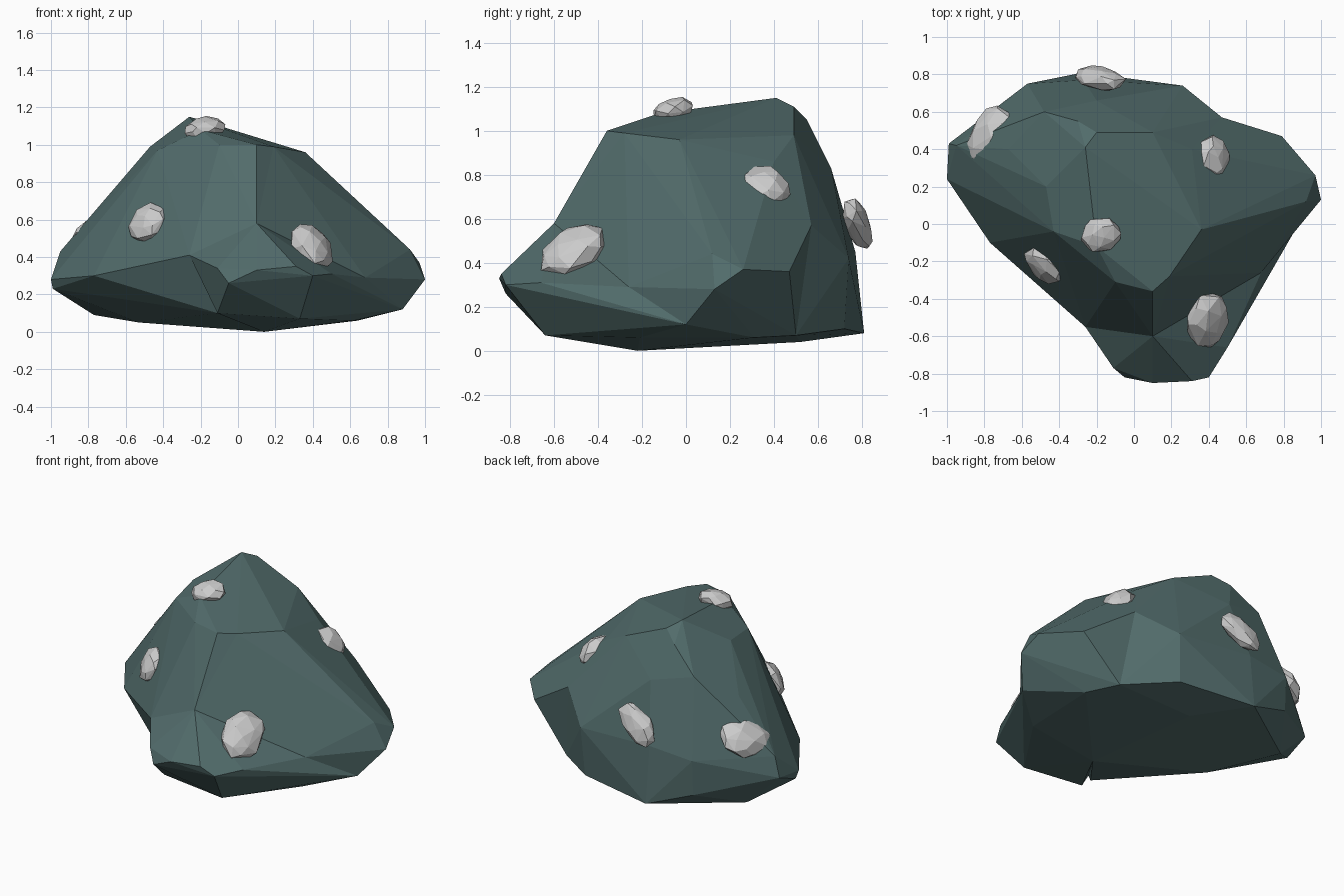
import bpy, bmesh, math, random
from mathutils import Vector, Matrix

if "Cube" in bpy.data.objects:
    bpy.data.objects.remove(bpy.data.objects["Cube"])

random.seed(4)


def material(name, colour):
    m = bpy.data.materials.new(name)
    m.diffuse_color = (*colour, 1)
    m.use_nodes = True
    m.node_tree.nodes["Principled BSDF"].inputs["Base Color"].default_value = m.diffuse_color
    return m


rock = material("dark_teal_rock", (.083, .148, .146))
ore = material("grey_ore", (.52, .52, .52))


def hull(name, points, mat):
    """Flat-faced convex boulder piece from its corner points."""
    bm = bmesh.new()
    for p in points:
        bm.verts.new(p)
    bmesh.ops.convex_hull(bm, input=bm.verts[:])
    loose = [v for v in bm.verts if not v.link_faces]
    bmesh.ops.delete(bm, geom=loose, context='VERTS')
    bmesh.ops.dissolve_limit(bm, angle_limit=math.radians(4),
                             verts=bm.verts[:], edges=bm.edges[:])
    bmesh.ops.recalc_face_normals(bm, faces=bm.faces[:])
    me = bpy.data.meshes.new(name)
    bm.to_mesh(me)
    bm.free()
    me.materials.append(mat)
    ob = bpy.data.objects.new(name, me)
    bpy.context.collection.objects.link(ob)
    return ob


# Corners shared by neighbouring masses
brow = [(.19, -.28, .99), (.36, -.03, .96), (.31, .40, .86), (.47, .57, .57)]
knee = (.10, -.60, .58)
keel = (.14, -.22, 0)
heel = (.64, .31, .06)
valley = (.53, .50, .07)
notch = (.68, -.26, .29)
hip = (.88, 0, .12)
sole = (.62, -.21, .06)

# Main mass: summit, left shoulder, back wall, underside
summit = [(-.26, .41, 1.15), (-.20, .49, 1.11), (-.30, .55, 1.05), (-.43, -.04, .97),
          (-.47, .20, .99), (-.20, -.12, 1.08), (-.10, -.31, 1.0), (.10, -.36, 1.0),
          (.10, .49, .98)]
left = [(-.99, .43, .30), (-.95, .42, .43), (-1, .24, .28), (-.99, .26, .23),
        (-.67, .40, .75), (-.48, .60, .90), (-.77, -.10, .30), (-.77, .46, .09),
        (-.26, -.55, .41)]
back = [(-.20, .66, .83), (.26, .74, .42), (-.27, .77, .45), (-.57, .75, .42),
        (-.27, .81, .08), (.24, .72, .10), (-.57, .74, .19)]
under = [(-.53, .05, .05), (0, .52, .04), (-.11, -.54, .10), keel, heel, valley]
boulder = hull("boulder", summit + left + back + under + brow + [knee], rock)

# Right spur
spur = hull("spur", brow + [knee, keel, heel, valley, notch, hip, sole, (.79, .47, .36),
            (.97, .26, .37), (.92, .12, .44), (1, .13, .28), (-.2, .1, .5)], rock)

# Front foot
foot = hull("foot", [knee, keel, notch, hip, sole, (-.26, -.55, .41), (.31, -.84, .35),
            (.10, -.85, .33), (-.05, -.82, .26), (-.11, -.77, .34), (.40, -.82, .30),
            (.50, -.66, .31), (.33, -.64, .07), (-.11, -.62, .10), (0, -.1, .5)], rock)

# Fuse the three masses into one rock
bpy.context.view_layer.objects.active = boulder
for part in (spur, foot):
    mod = boulder.modifiers.new("fuse", 'BOOLEAN')
    mod.operation = 'UNION'
    mod.solver = 'EXACT'
    mod.object = part
    bpy.ops.object.modifier_apply(modifier=mod.name)
    bpy.data.objects.remove(part)


def nugget(name, centre, normal, long_axis, radii):
    """Faceted pebble: jittered spiral points, hulled and laid on the surface."""
    n = Vector(normal).normalized()
    a = Vector(long_axis)
    a = (a - n * a.dot(n)).normalized()
    frame = Matrix((a, n.cross(a), n)).transposed()
    pts = []
    count = 32
    for i in range(count):
        z = 1 - 2 * (i + .5) / count
        r = math.sqrt(1 - z * z)
        t = i * 2.4 + random.uniform(-.25, .25)
        k = random.uniform(.92, 1.06)
        p = Vector((r * math.cos(t) * radii[0], r * math.sin(t) * radii[1], z * radii[2]))
        pts.append(Vector(centre) + frame @ (p * k))
    return hull(name, pts, ore)


# Grey ore nuggets
nugget("nugget_top", (-.18, -.06, 1.085), (-.1, -.3, 1), (1, .3, 0), (.115, .095, .065))
nugget("nugget_left_front", (-.48, -.22, .58), (-.65, -.6, .4), (.17, -.19, .12), (.13, .115, .065))
nugget("nugget_foot", (.395, -.515, .45), (.6, -.4, .65), (.03, -.28, -.2), (.17, .13, .085))
nugget("nugget_right", (.425, .36, .74), (.75, .25, .6), (0, 1, -.2), (.12, .115, .075))
nugget("nugget_left_back", (-.77, .485, .54), (-.65, .3, .7), (.25, .25, .12), (.17, .135, .065))
nugget("nugget_back", (-.185, .78, .575), (0, .95, .3), (-1, 0, -.8), (.16, .09, .06))
